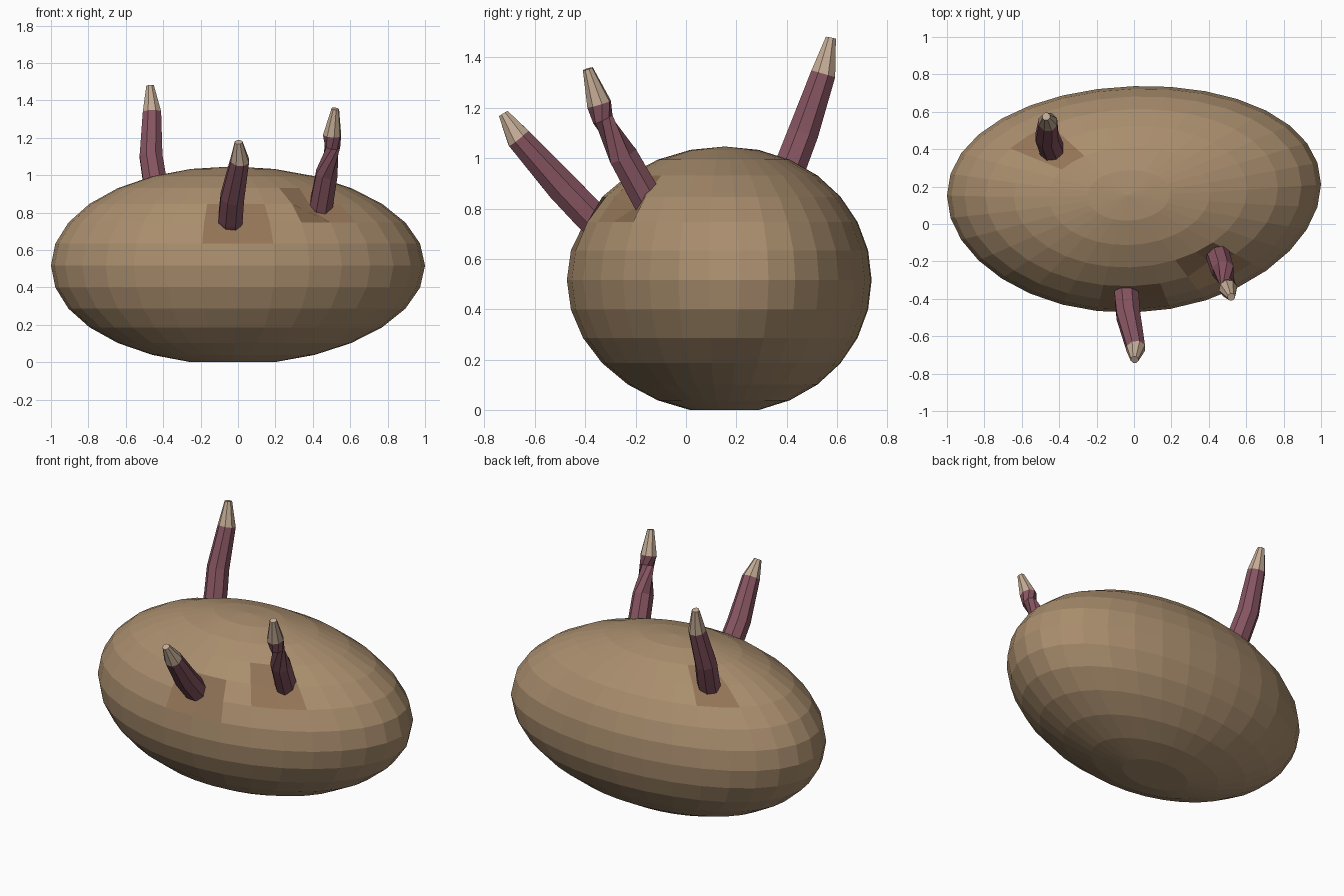
import bpy, bmesh
from math import radians, cos, sin, pi
from mathutils import Vector

if "Cube" in bpy.data.objects:
    bpy.data.objects.remove(bpy.data.objects["Cube"])


def material(name, rgb):
    m = bpy.data.materials.new(name)
    m.diffuse_color = (*rgb, 1)
    m.use_nodes = True
    m.node_tree.nodes["Principled BSDF"].inputs["Base Color"].default_value = m.diffuse_color
    return m


SKIN = material("skin", (0.40, 0.27, 0.155))
PATCH = material("patch", (0.29, 0.175, 0.095))
STALK = material("stalk", (0.24, 0.09, 0.12))
TIP = material("tip", (0.55, 0.41, 0.30))


def finish(bm, name, mats):
    bmesh.ops.recalc_face_normals(bm, faces=bm.faces[:])
    me = bpy.data.meshes.new(name)
    bm.to_mesh(me)
    bm.free()
    for m in mats:
        me.materials.append(m)
    ob = bpy.data.objects.new(name, me)
    bpy.context.collection.objects.link(ob)
    return ob


# Stalks: (path point, radius, twist in degrees); the last section is the tip
STALKS = {
    "front_stalk": [((-.04, -.30, .70), .070, 0), ((-.04, -.38, .77), .070, 0),
                    ((-.03, -.49, .885), .068, 0), ((.01, -.665, 1.08), .053, 0),
                    ((.003, -.725, 1.177), .022, 0)],
    "right_stalk": [((.44, -.11, .76), .066, 0), ((.445, -.155, .84), .066, 0),
                    ((.475, -.25, 1.01), .062, 0), ((.505, -.33, 1.155), .042, 60),
                    ((.503, -.345, 1.215), .050, 80), ((.52, -.39, 1.355), .021, 80)],
    "back_stalk": [((-.43, .36, .84), .068, 0), ((-.445, .415, .97), .068, 0),
                   ((-.465, .465, 1.10), .066, 0), ((-.46, .545, 1.335), .053, 0),
                   ((-.47, .575, 1.478), .022, 0)],
}
DENTS = {"front_stalk": .03, "right_stalk": .055, "back_stalk": .015}


def stalk(name, sections, sides=8):
    bm = bmesh.new()
    pts = [Vector(s[0]) for s in sections]
    rings = []
    for i, (_, r, twist) in enumerate(sections):
        d = (pts[min(i + 1, len(pts) - 1)] - pts[max(i - 1, 0)]).normalized()
        u = Vector((1, 0, 0))
        u = (u - d * u.dot(d)).normalized()
        v = d.cross(u)
        angles = [2 * pi * (k + .5) / sides + radians(twist) for k in range(sides)]
        rings.append([bm.verts.new(pts[i] + r * (u * cos(a) + v * sin(a))) for a in angles])
    for i in range(len(rings) - 1):
        for k in range(sides):
            n = (k + 1) % sides
            f = bm.faces.new((rings[i][k], rings[i][n], rings[i + 1][n], rings[i + 1][k]))
            f.material_index = int(i == len(rings) - 2)
    bm.faces.new(rings[0][::-1])
    bm.faces.new(rings[-1]).material_index = 1
    finish(bm, name, [STALK, TIP])


# Body: faceted ellipsoid, flattened underside, ends swept slightly back
bm = bmesh.new()
bmesh.ops.create_uvsphere(bm, u_segments=32, v_segments=14, radius=1)
foot = sin(radians(90 - 180 / 14))
for v in bm.verts:
    v.co.z = max(v.co.z, -foot)
    x, y, z = v.co
    v.co = Vector((x - .03 * z * z,
                   .132 + y * .605 + .022 * z * z + .05 * x * x + .03 * x,
                   (z + foot) * .53))
bm.normal_update()

# Darker, slightly sunken skin patches around each stalk root
for name, sections in STALKS.items():
    root = Vector(sections[1][0])
    centre = min(bm.verts, key=lambda v: (v.co - root).length)
    for f in centre.link_faces:
        f.material_index = 1
    centre.co -= centre.normal * DENTS[name]
finish(bm, "body", [SKIN, PATCH])

for name, sections in STALKS.items():
    stalk(name, sections)
